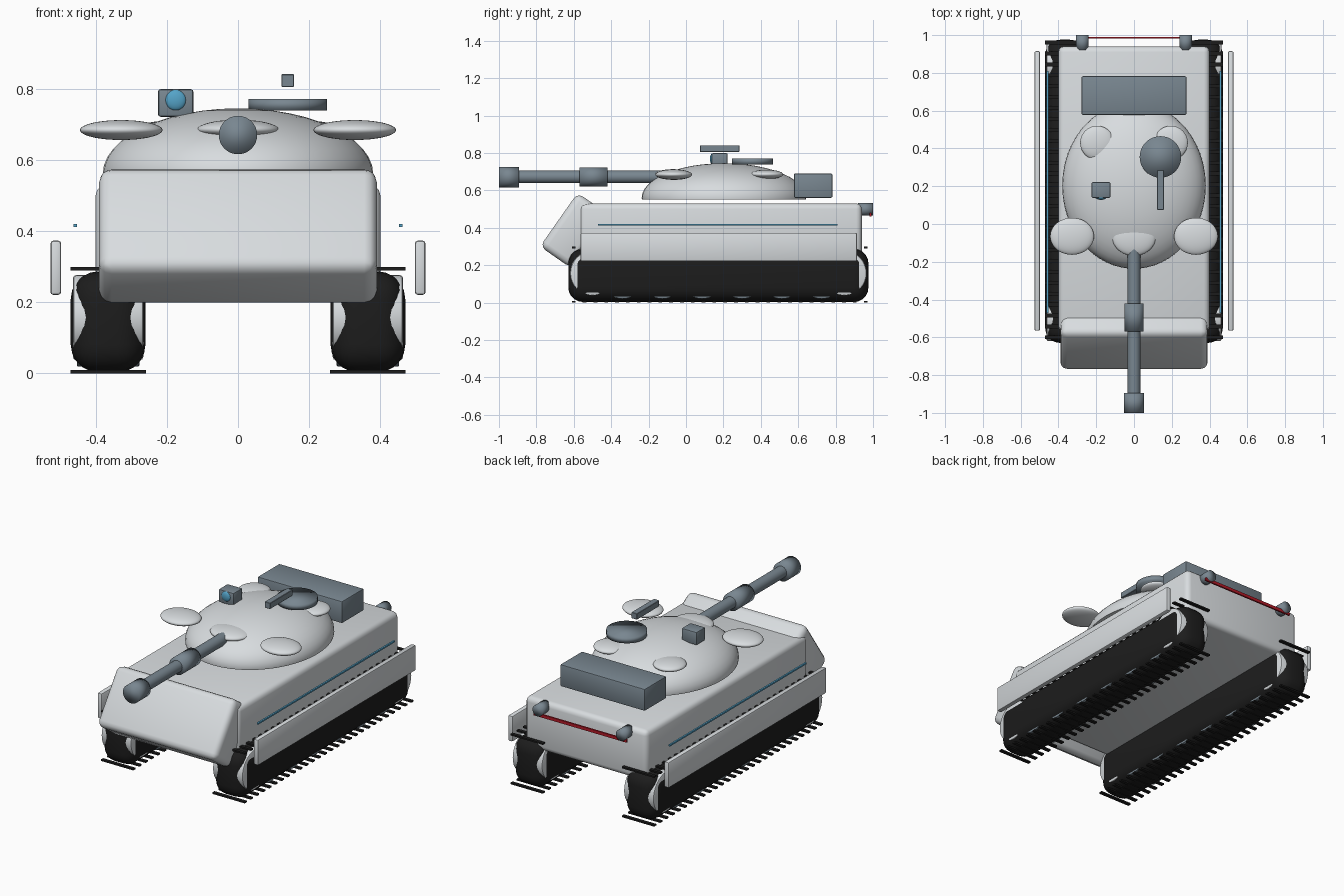
import bpy, bmesh, math
from mathutils import Matrix, Vector

cube = bpy.data.objects.get("Cube")
if cube:
    bpy.data.objects.remove(cube, do_unlink=True)


def material(name, rgb):
    m = bpy.data.materials.new(name)
    m.use_nodes = True
    m.diffuse_color = (*rgb, 1)
    m.node_tree.nodes["Principled BSDF"].inputs["Base Color"].default_value = (*rgb, 1)
    return m


ARMOUR = material("pale grey armour", (0.69, 0.72, 0.74))
METAL = material("blue grey metal", (0.19, 0.24, 0.28))
RUBBER = material("black rubber", (0.012, 0.012, 0.012))
BLUE = material("blue glow", (0.09, 0.37, 0.58))
RED = material("red light", (0.45, 0.01, 0.02))


def finish(name, bm, mat, bevel=0, segments=3, angle=35):
    """Turn a bmesh into a shaded object, with optional rounded edges."""
    if bevel:
        sharp = [e for e in bm.edges if e.calc_face_angle(0) > 0.6]
        bmesh.ops.bevel(bm, geom=sharp, offset=bevel, segments=segments,
                        profile=0.5, affect='EDGES', clamp_overlap=True)
    bmesh.ops.recalc_face_normals(bm, faces=bm.faces)
    mesh = bpy.data.meshes.new(name)
    bm.to_mesh(mesh)
    bm.free()
    mesh.materials.append(mat)
    ob = bpy.data.objects.new(name, mesh)
    bpy.context.collection.objects.link(ob)
    bpy.ops.object.select_all(action='DESELECT')
    ob.select_set(True)
    bpy.context.view_layer.objects.active = ob
    bpy.ops.object.shade_smooth_by_angle(angle=math.radians(angle))
    return ob


def add_box(bm, centre, size, tilt=0):
    m = (Matrix.Translation(centre) @ Matrix.Rotation(tilt, 4, 'X')
         @ Matrix.Diagonal((*size, 1)))
    bmesh.ops.create_cube(bm, size=1, matrix=m)


def box(name, centre, size, mat, bevel=0, segments=3, tilt=0):
    bm = bmesh.new()
    add_box(bm, centre, size, tilt)
    return finish(name, bm, mat, bevel, segments)


def cylinder(name, centre, radius, length, axis, mat, bevel=0, angle=35):
    turn = Vector((0, 0, 1)).rotation_difference(Vector(axis)).to_matrix().to_4x4()
    bm = bmesh.new()
    bmesh.ops.create_cone(bm, cap_ends=True, segments=32, radius1=radius,
                          radius2=radius, depth=length,
                          matrix=Matrix.Translation(centre) @ turn)
    return finish(name, bm, mat, bevel, 2, angle)


def ellipsoid(name, centre, radii, mat, floor=None):
    bm = bmesh.new()
    bmesh.ops.create_uvsphere(bm, u_segments=48, v_segments=24, radius=1,
                              matrix=Matrix.Translation(centre) @ Matrix.Diagonal((*radii, 1)))
    if floor is not None:
        cut = bmesh.ops.bisect_plane(bm, geom=bm.verts[:] + bm.edges[:] + bm.faces[:],
                                     plane_co=(0, 0, floor), plane_no=(0, 0, 1),
                                     clear_inner=True)["geom_cut"]
        bmesh.ops.edgeloop_fill(bm, edges=[e for e in cut if isinstance(e, bmesh.types.BMEdge)])
    return finish(name, bm, mat)


X, Y, Z = (1, 0, 0), (0, 1, 0), (0, 0, 1)
SOFT = 120  # shading angle for metal tubes with soft rims

# Hull with sloped nose block
box("hull", (0, 0.185, 0.38), (0.8, 1.51, 0.3), ARMOUR, 0.03)
box("nose_plate", (0, -0.598, 0.386), (0.78, 0.2, 0.35), ARMOUR, 0.035, tilt=math.radians(-35))

# Turret dome and armour pads
ellipsoid("turret", (0, 0.203, 0.56), (0.38, 0.44, 0.185), ARMOUR, floor=0.55)
ellipsoid("mantlet_pad", (0, -0.07, 0.685), (0.115, 0.098, 0.028), ARMOUR)

# Gun
cylinder("gun_barrel", (0, -0.53, 0.672), 0.034, 0.84, Y, METAL)
cylinder("gun_sleeve", (0, -0.495, 0.672), 0.051, 0.15, Y, METAL, angle=SOFT)
cylinder("gun_muzzle", (0, -0.947, 0.67), 0.054, 0.106, Y, METAL, angle=SOFT)

# Turret fittings
box("rear_stowage_box", (0, 0.68, 0.625), (0.555, 0.205, 0.13), METAL, 0.007, 2)
cylinder("hatch", (0.14, 0.355, 0.755), 0.11, 0.032, Z, METAL, angle=SOFT)
box("roof_gun", (0.14, 0.18, 0.823), (0.036, 0.21, 0.036), METAL, 0.002, 1)
box("sight", (-0.175, 0.18, 0.76), (0.1, 0.085, 0.078), METAL, 0.008, 2)
ellipsoid("sight_lens", (-0.175, 0.14, 0.768), (0.029, 0.012, 0.029), BLUE)

# Rear light bar
box("rear_light_bar", (0, 0.986, 0.47), (0.61, 0.01, 0.018), RED)

for side, s in (("left", 1), ("right", -1)):
    # Side pads, skirt, light strip and exhaust
    ellipsoid(side + "_front_pad", (s * 0.328, -0.065, 0.684), (0.116, 0.098, 0.028), ARMOUR)
    ellipsoid(side + "_rear_pad", (s * 0.195, 0.43, 0.685), (0.09, 0.09, 0.025), ARMOUR)
    box(side + "_skirt", (s * 0.512, 0.175, 0.297), (0.03, 1.48, 0.152), ARMOUR, 0.008, 2)
    box(side + "_light_strip", (s * 0.457, 0.17, 0.416), (0.01, 1.28, 0.009), BLUE)
    cylinder(side + "_exhaust", (s * 0.273, 0.96, 0.499), 0.033, 0.08, Y, METAL, angle=SOFT)

    # Track body, wheels showing at its rounded edges
    box(side + "_track", (s * 0.365, 0.173, 0.145), (0.21, 1.605, 0.284), RUBBER, 0.078, 5)
    for end, y in (("front", -0.5), ("rear", 0.846)):
        cylinder(f"{side}_{end}_drive_wheel", (s * 0.365, y, 0.157), 0.12, 0.198, X, ARMOUR, 0.01)
    for i in range(6):
        cylinder(f"{side}_road_wheel_{i + 1}", (s * 0.365, -0.34 + i * 0.213, 0.13),
                 0.11, 0.176, X, METAL, 0.003)

    # Track shoes along the lower and upper runs
    bm = bmesh.new()
    for i in range(28):
        for z in (0.005, 0.294):
            add_box(bm, (s * 0.365, -0.6 + i * 0.0578, z), (0.212, 0.02, 0.009))
    finish(side + "_track_shoes", bm, RUBBER)
